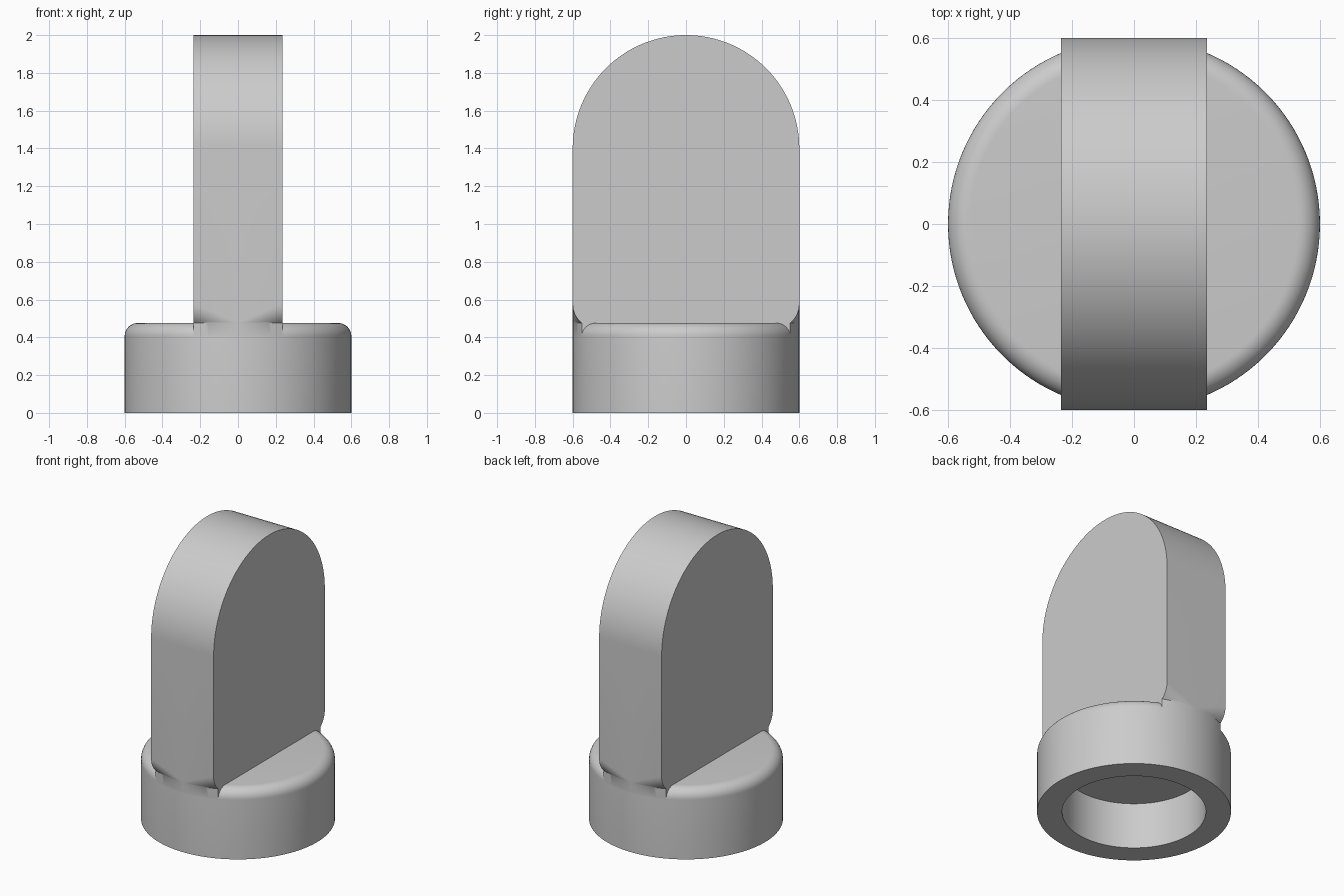
import bpy, bmesh, math

cube = bpy.data.objects.get("Cube")
if cube:
    bpy.data.objects.remove(cube)

R = 0.6            # outer radius of base and of the blade's arch
HALF = 0.236       # half thickness of the blade
TOP = 0.476        # top of the base
ROUND = 0.07       # rounding of the base rim
FILLET = 0.128     # rounding under the blade's overhang
ARCH_Z = 1.4       # centre of the arch

grey = bpy.data.materials.new("light grey")
grey.use_nodes = True
colour = (0.6, 0.6, 0.6, 1)
grey.diffuse_color = colour
grey.node_tree.nodes["Principled BSDF"].inputs["Base Color"].default_value = colour


def make_object(name, bm):
    bmesh.ops.remove_doubles(bm, verts=bm.verts, dist=1e-5)
    bmesh.ops.recalc_face_normals(bm, faces=bm.faces)
    mesh = bpy.data.meshes.new(name)
    bm.to_mesh(mesh)
    bm.free()
    mesh.materials.append(grey)
    obj = bpy.data.objects.new(name, mesh)
    bpy.context.collection.objects.link(obj)
    bpy.ops.object.select_all(action='DESELECT')
    obj.select_set(True)
    bpy.context.view_layer.objects.active = obj
    bpy.ops.object.shade_smooth_by_angle(angle=math.radians(30))
    return obj


def arc(cx, cz, r, start, end, steps):
    angles = [math.radians(start + (end - start) * i / steps) for i in range(steps + 1)]
    return [(cx + r * math.cos(a), cz + r * math.sin(a)) for a in angles]


# Round base with a socket underneath, turned from one profile
profile = [(0, 0.315), (0.445, 0.315), (0.445, 0), (R, 0)]
profile += arc(R - ROUND, TOP - ROUND, ROUND, 0, 90, 10) + [(0, TOP)]
bm = bmesh.new()
points = [bm.verts.new((r, 0, z)) for r, z in profile]
edges = [bm.edges.new(pair) for pair in zip(points, points[1:])]
bmesh.ops.spin(bm, geom=points + edges, cent=(0, 0, 0), axis=(0, 0, 1),
               angle=2 * math.pi, steps=128)
make_object("base", bm)


# Blade: sections across its thickness, each blending from the round base
def blade_section(x):
    reach = math.sqrt(R * R - x * x)
    drop = R - reach
    height = math.sqrt(max(0, 2 * FILLET * drop - drop * drop))
    turn = -math.degrees(math.acos(1 - drop / FILLET))
    side = [(reach, TOP - ROUND)]
    side += arc(R - FILLET, TOP + height, FILLET, turn, 0, 8)
    side += arc(0, ARCH_Z, R, 0, 90, 32)
    return side + [(-y, z) for y, z in reversed(side[:-1])]


bm = bmesh.new()
count = 24
rings = []
for i in range(count + 1):
    x = HALF * (2 * i / count - 1)
    rings.append([bm.verts.new((x, y, z)) for y, z in blade_section(x)])
for a, b in zip(rings, rings[1:]):
    for j in range(len(a)):
        k = (j + 1) % len(a)
        bm.faces.new((a[j], a[k], b[k], b[j]))
bm.faces.new(rings[0])
bm.faces.new(rings[-1])
make_object("blade", bm)
